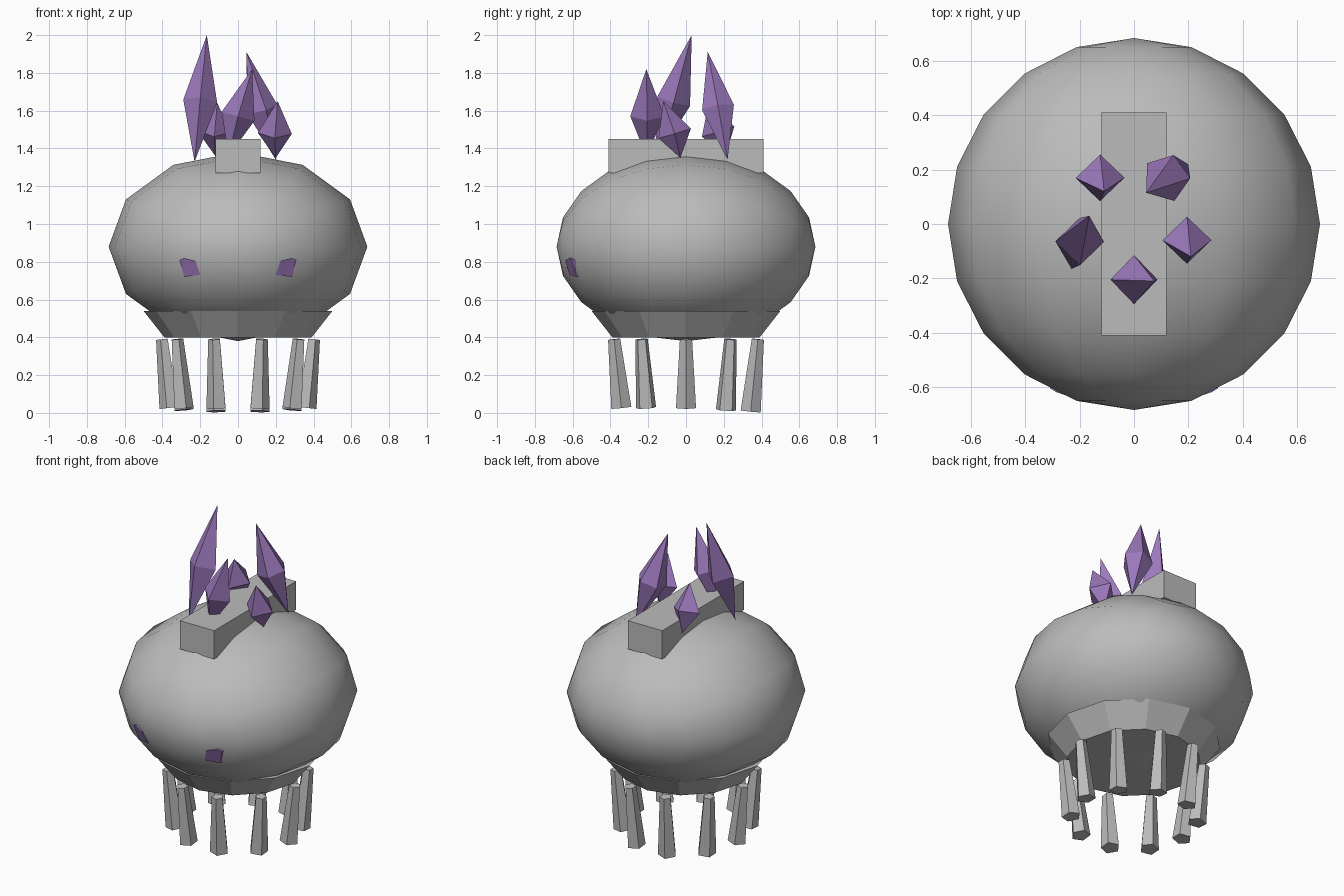
import bpy, bmesh, math
from mathutils import Vector, Matrix

if "Cube" in bpy.data.objects:
    bpy.data.objects.remove(bpy.data.objects["Cube"])


def material(name, rgb):
    m = bpy.data.materials.new(name)
    m.diffuse_color = (*rgb, 1)
    m.use_nodes = True
    m.node_tree.nodes["Principled BSDF"].inputs["Base Color"].default_value = m.diffuse_color
    return m


GREY = material("stone grey", (0.5, 0.5, 0.5))
PURPLE = material("crystal purple", (0.33, 0.19, 0.5))


def finish(name, bm, mat, smooth=False):
    bmesh.ops.recalc_face_normals(bm, faces=bm.faces)
    for f in bm.faces:
        f.smooth = smooth
    me = bpy.data.meshes.new(name)
    bm.to_mesh(me)
    bm.free()
    me.materials.append(mat)
    ob = bpy.data.objects.new(name, me)
    bpy.context.collection.objects.link(ob)
    return ob


def loft(name, rings, mat):
    """Skin rings of points; a ring of one point becomes a tip."""
    bm = bmesh.new()
    loops = [[bm.verts.new(p) for p in r] for r in rings]
    n = max(len(r) for r in loops)
    for a, b in zip(loops, loops[1:]):
        for i in range(n):
            j = (i + 1) % n
            quad = [a[i % len(a)], a[j % len(a)], b[j % len(b)], b[i % len(b)]]
            bm.faces.new(list(dict.fromkeys(quad)))
    for r in (loops[0], loops[-1]):
        if len(r) > 2:
            bm.faces.new(r)
    return finish(name, bm, mat)


def ring(center, radius, sides, turn=0.0, axis=(0, 0, 1)):
    q = Vector((0, 0, 1)).rotation_difference(Vector(axis))
    pts = []
    for i in range(sides):
        a = turn + math.tau * i / sides
        pts.append(Vector(center) + q @ Vector((radius * math.cos(a), radius * math.sin(a), 0)))
    return pts


# Rounded body, poles facing front and back
bm = bmesh.new()
bmesh.ops.create_uvsphere(
    bm, u_segments=12, v_segments=10, radius=1,
    matrix=Matrix.Translation((0, 0, 0.88)) @ Matrix.Diagonal((0.685, 0.685, 0.5, 1))
    @ Matrix.Rotation(math.pi / 2, 4, 'X'))
finish("body", bm, GREY, smooth=True)

# Faceted skirt under the body
loft("skirt", [ring((0, 0, 0.40), 0.39, 12), ring((0, 0, 0.54), 0.50, 12)], GREY)

# Block along the top
bm = bmesh.new()
bmesh.ops.create_cube(bm, size=1, matrix=Matrix.Translation((0, 0, 1.36))
                      @ Matrix.Diagonal((0.24, 0.82, 0.18, 1)))
finish("top_block", bm, GREY)

# Ring of ten tapered five-sided legs, leaning slightly inward at the foot
for k in range(10):
    a = math.tau * k / 10
    c, s = math.cos(a), math.sin(a)
    foot = Vector((0.36 * c, 0.36 * s, 0.027 - 0.02 * max(s, 0)))
    top = Vector((0.40 * c, 0.40 * s, 0.39))
    axis = top - foot
    loft(f"leg_{k + 1}", [ring(foot, 0.056, 5, a, axis), ring(top, 0.034, 5, a, axis)], GREY)

# Crystals: lower tip, waist, upper tip, sides
crystals = [
    ((-0.23, -0.165, 1.33), (-0.20, -0.065, 1.65), (-0.165, 0.03, 2.00), 4),
    ((-0.05, -0.21, 1.36), (0.0, -0.205, 1.57), (0.075, -0.21, 1.82), 4),
    ((0.20, -0.03, 1.35), (0.195, -0.06, 1.48), (0.21, -0.12, 1.65), 4),
    ((0.20, 0.22, 1.34), (0.12, 0.17, 1.61), (0.045, 0.115, 1.91), 5),
    ((-0.12, 0.21, 1.36), (-0.125, 0.17, 1.49), (-0.11, 0.12, 1.64), 4),
]
for k, (low, mid, high, sides) in enumerate(crystals):
    axis = Vector(high) - Vector(low)
    loft(f"crystal_{k + 1}", [[low], ring(mid, 0.09, sides, 0, axis), [high]], PURPLE)

# Slanted eyes set into the front
outline = [(0.31, -0.605, 0.81), (0.285, -0.62, 0.82), (0.225, -0.64, 0.805),
           (0.20, -0.615, 0.73), (0.285, -0.58, 0.72)]
for side, sx in (("left", -1), ("right", 1)):
    front = [(sx * x, y, z) for x, y, z in outline]
    back = [(x, y + 0.08, z) for x, y, z in front]
    loft(f"{side}_eye", [front, back], PURPLE)
